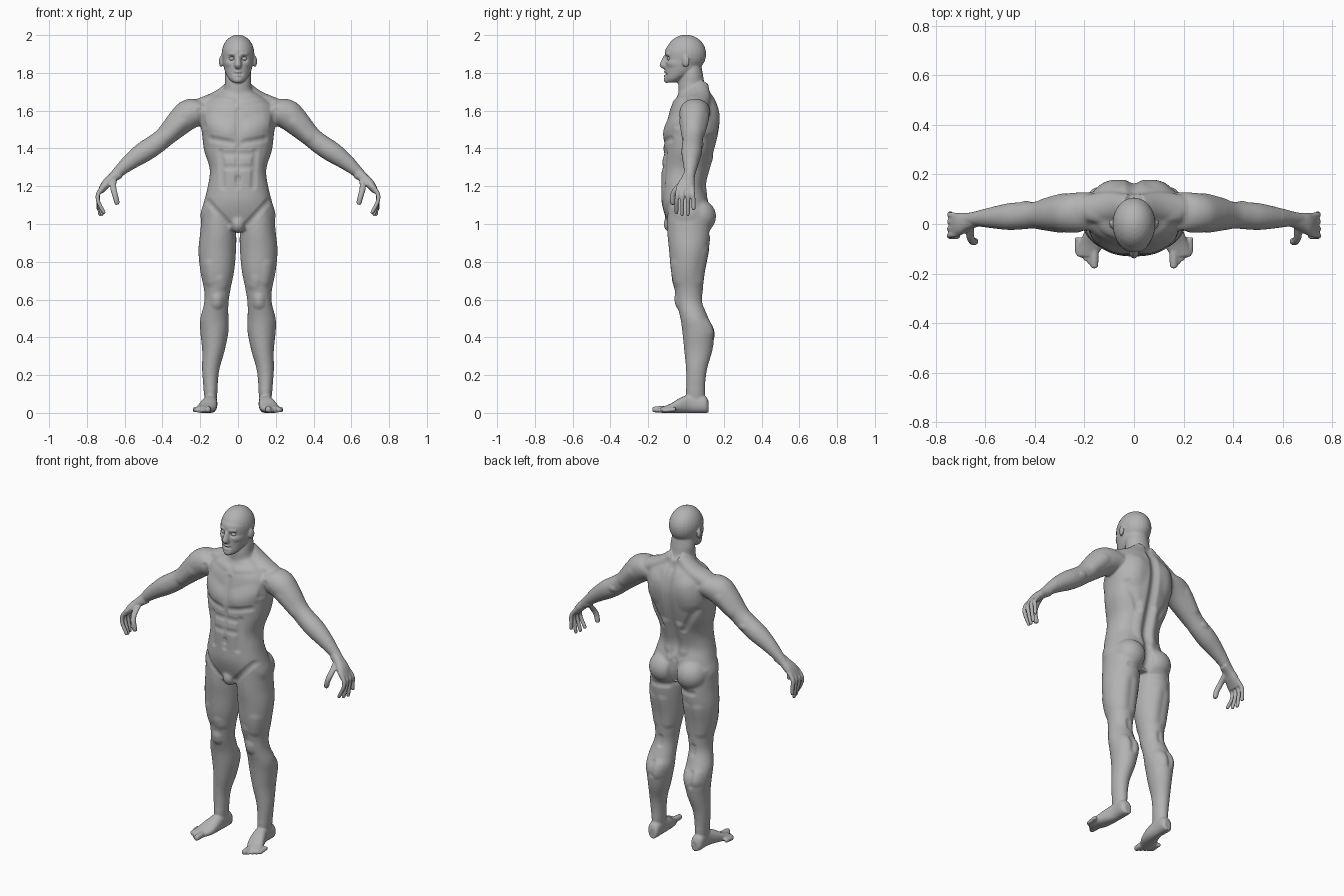
import bpy, bmesh, math
from mathutils import Vector, Matrix, kdtree

default_cube = bpy.data.objects.get("Cube")
if default_cube:
    bpy.data.objects.remove(default_cube)

X, Y, Z = Vector((1, 0, 0)), Vector((0, 1, 0)), Vector((0, 0, 1))
SIDES, STEPS = 28, 5
FRONT, BACK = -1, 1
WIDE, MEDIUM, THIN, FINE = .07, .04, .025, .01
BULGE, RIDGE, CREASE, GROOVE = .009, .005, -.006, -.016
bm = bmesh.new()


def add_object(name, source):
    mesh = bpy.data.meshes.new(name)
    source.to_mesh(mesh)
    source.free()
    made = bpy.data.objects.new(name, mesh)
    bpy.context.collection.objects.link(made)
    return made


def spline(rows):
    """Catmull-Rom resampling of rows of numbers."""
    last = len(rows) - 1
    smooth_rows = []
    for i in range(last):
        before, start, end, after = (rows[max(0, min(last, i + k))] for k in (-1, 0, 1, 2))
        for step in range(STEPS):
            t = step / STEPS
            smooth_rows.append([
                b + (c - a) * t / 2 + (a - 2.5 * b + 2 * c - d / 2) * t * t
                + (1.5 * (b - c) + (d - a) / 2) * t ** 3
                for a, b, c, d in zip(before, start, end, after)])
    return smooth_rows + [list(rows[last])]


def loft(rows, u=Y, v=None, power=2, mirror=True):
    """Closed skin through rows of x, y, z, radius along u, radius along v."""
    rows = spline(rows)
    last = len(rows) - 1
    centres = [Vector(row[:3]) for row in rows]
    for side in (1, -1) if mirror else (1,):
        rings = []
        for i, (centre, row) in enumerate(zip(centres, rows)):
            tangent = centres[min(i + 1, last)] - centres[max(i - 1, 0)]
            across = v or tangent.cross(u).normalized()
            ring = []
            for k in range(SIDES):
                angle = math.tau * k / SIDES
                along_u, along_v = (math.copysign(abs(f) ** (2 / power), f)
                                    for f in (math.cos(angle), math.sin(angle)))
                point = centre + u * (along_u * row[-2]) + across * (along_v * row[-1])
                ring.append(bm.verts.new((point.x * side, point.y, point.z)))
            rings.append(ring)
        for lower, upper in zip(rings, rings[1:]):
            for k in range(SIDES):
                n = (k + 1) % SIDES
                bm.faces.new((lower[k], lower[n], upper[n], upper[k]))
        bm.faces.new(rings[0])
        bm.faces.new(rings[-1])


def slabs(rows, **options):
    """Loft through level sections given as z, x min, x max, y min, y max."""
    loft([((left + right) / 2, (front + back) / 2, z, (right - left) / 2, (back - front) / 2)
          for z, left, right, front, back in rows], u=X, v=Y, **options)


def centred(rows, **options):
    """Level sections on the middle line: z, half width, y min, y max."""
    slabs([(z, -half, half, front, back) for z, half, front, back in rows],
          mirror=False, **options)


def digit(points, radius, u=Y):
    """Tapering finger or toe with a rounded tip."""
    points = [Vector(point) for point in points]
    rows = [(*point, *[radius * (1 - .3 * i / len(points))] * 2)
            for i, point in enumerate(points)]
    tip = points[-1] + (points[-1] - points[-2]).normalized() * radius / 2
    loft(rows + [(*tip, radius / 3, radius / 3)], u=u)


def blob(centre, radii, target, tilt=0):
    for side in (1, -1) if centre[0] else (1,):
        place = (Matrix.Translation((centre[0] * side, *centre[1:]))
                 @ Matrix.Rotation(tilt * side, 4, "Z") @ Matrix.Diagonal((*radii, 1)))
        bmesh.ops.create_uvsphere(target, u_segments=24, v_segments=16, radius=1, matrix=place)


def soften(verts, factor=.5, times=1):
    for _ in range(times):
        bmesh.ops.smooth_vert(bm, verts=verts, factor=factor,
                              use_axis_x=True, use_axis_y=True, use_axis_z=True)


def sculpt(facing, radius, height, *lines):
    """Raise or carve the skin along mirrored lines from x, z to x, z."""
    for x_start, z_start, x_end, z_end in lines:
        for side in (1, -1) if x_start or x_end else (1,):
            start, end = Vector((x_start * side, 0, z_start)), Vector((x_end * side, 0, z_end))
            span = end - start
            reach = span.length / 2 + radius
            for flat, index, _ in tree.find_range((start + end) / 2, reach):
                vert = bm.verts[index]
                along = 0
                if span.length:
                    along = max(0, min(1, (flat - start).dot(span) / span.length_squared))
                distance = (flat - start - span * along).length / radius
                falloff = max(0, 1 - distance ** 2) ** 2
                turned = max(0, min(1, vert.normal.y * facing * 1.5))
                vert.co += vert.normal * (height * falloff * turned)


# Torso, trapezius, buttocks and groin
centred([(1.71, .07, -.03, .12), (1.67, .14, -.05, .15), (1.62, .19, -.08, .17),
         (1.55, .2, -.1, .18), (1.47, .19, -.12, .17), (1.39, .18, -.12, .15),
         (1.29, .15, -.13, .12), (1.2, .16, -.13, .1), (1.12, .18, -.13, .12),
         (1.04, .2, -.11, .12), (.97, .17, -.08, .1)], power=2.3)
loft([(.02, .07, 1.73, .05, .04), (.1, .07, 1.67, .06, .04), (.19, .06, 1.62, .06, .05)])
blob((.09, .07, 1.04), (.09, .09, .09), bm)
blob((0, -.07, 1), (.04, .05, .05), bm)

# Legs
slabs([(1.08, .03, .19, -.1, .12), (.96, .01, .2, -.1, .13), (.86, .01, .21, -.09, .12),
       (.75, .02, .2, -.08, .1), (.65, .04, .18, -.06, .09), (.58, .05, .18, -.05, .09),
       (.5, .05, .2, -.03, .12), (.43, .05, .2, -.02, .15), (.33, .07, .19, -.01, .14),
       (.22, .1, .19, 0, .11), (.1, .11, .18, 0, .1), (.02, .12, .17, 0, .1)])

# Feet, as sections of y, x min, x max and height above the ground
loft([((inner + outer) / 2, y, height / 2, (outer - inner) / 2, height / 2)
      for y, inner, outer, height in (
          (.12, .12, .16, .06), (.1, .11, .18, .09), (.03, .11, .18, .1),
          (-.03, .11, .2, .08), (-.08, .12, .22, .05), (-.13, .15, .23, .03))],
     u=X, v=Z, power=2.3)
# Toes
for i in range(5):
    x, tip, thickness = .16 + .017 * i, -.17 + .014 * i, .012 if i else .018
    digit([(x, tip + .06, .02), (x, tip, thickness)], thickness, u=X)

# Arms, as x, z and radius, drifting forward along their length
loft([(x, .06 * (1 - x), z, radius, radius) for x, z, radius in (
    (.12, 1.58, .07), (.19, 1.6, .08), (.26, 1.58, .08), (.32, 1.53, .07),
    (.39, 1.46, .055), (.44, 1.42, .055), (.5, 1.38, .055), (.57, 1.33, .044),
    (.64, 1.27, .029), (.67, 1.24, .025))], v=Vector((.6, 0, .8)))

# Hands, fingers and thumbs
loft([(.63, .02, 1.27, .03, .03), (.67, .01, 1.24, .035, .025),
      (.7, 0, 1.21, .045, .024), (.73, -.01, 1.17, .045, .015)], power=2.4)
for i, low in enumerate((1.06, 1.05, 1.05, 1.08)):
    base, tip = -.04 + .024 * i, -.05 + .03 * i
    digit([(.71, base, 1.2), (.74, (base + tip) / 2, 1.16),
           (.74, tip, 1.12), (.71 + .01 * i, tip, low)], .013)
digit([(.66, 0, 1.24), (.66, -.05, 1.19), (.65, -.07, 1.15), (.64, -.07, 1.11)], .018)

# Neck, cranium, face, nose and ears
centred([(1.6, .08, -.03, .13), (1.69, .08, -.04, .13), (1.74, .07, -.04, .1),
         (1.79, .07, -.03, .09), (1.85, .06, -.03, .08)])
blob((0, 0, 1.9), (.087, .107, .102), bm)
centred([(1.75, .03, -.1, -.05), (1.77, .05, -.11, -.01), (1.81, .07, -.11, .06),
         (1.86, .08, -.11, .08), (1.92, .08, -.11, .08), (1.95, .06, -.09, .06)])
centred([(1.89, .01, -.12, -.08), (1.84, .02, -.14, -.08), (1.82, .01, -.12, -.08)])
blob((.09, 0, 1.86), (.01, .02, .03), bm, tilt=-.3)

# Fuse the parts into one skin
bmesh.ops.recalc_face_normals(bm, faces=bm.faces)
body = add_object("body", bm)
bpy.context.view_layer.objects.active = body
body.select_set(True)
remesh = body.modifiers.new("skin", "REMESH")
remesh.mode, remesh.voxel_size = "VOXEL", .005
bpy.ops.object.modifier_apply(modifier=remesh.name)

# Blend the joints, keeping hands, feet and head crisp
bm = bmesh.new()
bm.from_mesh(body.data)
soften([v for v in bm.verts if abs(v.co.x) < .6 and .13 < v.co.z < 1.73], times=16)
soften(bm.verts, times=2)
bm.normal_update()
bm.verts.ensure_lookup_table()
tree = kdtree.KDTree(len(bm.verts))
for vert in bm.verts:
    tree.insert((vert.co.x, 0, vert.co.z), vert.index)
tree.balance()

# Chest and belly
sculpt(FRONT, WIDE, BULGE, (.07, 1.5, .14, 1.53))
sculpt(FRONT, THIN, CREASE, (.03, 1.43, .14, 1.45), (0, 1.6, 0, 1.2), (.09, 1.38, .08, 1.2),
       (.16, 1.12, .05, 1), (.2, 1.6, .18, 1.52), (0, 1.24, 0, 1.23))
sculpt(FRONT, THIN, -RIDGE, (.02, 1.37, .06, 1.37), (.02, 1.3, .06, 1.3))
sculpt(FRONT, THIN, RIDGE, (.03, 1.65, .18, 1.67))
# Fronts of the thighs, knees and arms
sculpt(FRONT, MEDIUM, BULGE, (.11, .6, .11, .58))
sculpt(FRONT, MEDIUM, RIDGE, (.08, .68, .09, .7), (.15, .7, .16, .78), (.3, 1.53, .37, 1.46))
# Back, buttocks and elbows
sculpt(BACK, MEDIUM, GROOVE, (0, 1.68, 0, 1.14), (0, 1.1, 0, .97))
sculpt(BACK, WIDE, BULGE, (.1, 1.59, .12, 1.5))
sculpt(BACK, MEDIUM, BULGE, (.05, 1.34, .05, 1.18))
sculpt(BACK, THIN, CREASE, (.05, .95, .13, .95), (.15, 1.46, .07, 1.32))
sculpt(BACK, THIN, RIDGE, (.43, 1.42, .44, 1.42))
# Hamstrings, calves, knee hollows and backs of the upper arms
sculpt(BACK, MEDIUM, RIDGE, (.08, .85, .07, .7), (.15, .85, .15, .7), (.09, .46, .1, .41),
       (.16, .47, .16, .43), (.3, 1.56, .36, 1.49))
sculpt(BACK, THIN, CREASE, (.11, .61, .11, .57), (.13, .47, .13, .4))
# Eye sockets, brows, cheeks, chin and mouth
sculpt(FRONT, .02, GROOVE, (.033, 1.877, .035, 1.877))
sculpt(FRONT, THIN / 2, RIDGE, (.02, 1.9, .045, 1.9))
sculpt(FRONT, THIN, RIDGE, (.05, 1.85, .06, 1.85), (0, 1.76, .01, 1.76))
sculpt(FRONT, FINE, RIDGE, (0, 1.804, .01, 1.803), (0, 1.786, .01, 1.787))
sculpt(FRONT, FINE, CREASE, (0, 1.795, .02, 1.795))

soften(bm.verts, factor=.4)
# Flat soles
for vert in bm.verts:
    vert.co.z = max(vert.co.z, 0)
bm.to_mesh(body.data)
bm.free()

# Eyes
eye_mesh = bmesh.new()
blob((.033, -.085, 1.875), (.016, .015, .011), eye_mesh)
eyes = add_object("eyes", eye_mesh)

# One grey for everything
grey = bpy.data.materials.new("plain grey")
grey.use_nodes = True
grey.diffuse_color = (.45, .45, .45, 1)
grey.node_tree.nodes["Principled BSDF"].inputs["Base Color"].default_value = grey.diffuse_color
for part in (body, eyes):
    part.data.materials.clear()
    part.data.materials.append(grey)
    part.data.shade_smooth()
